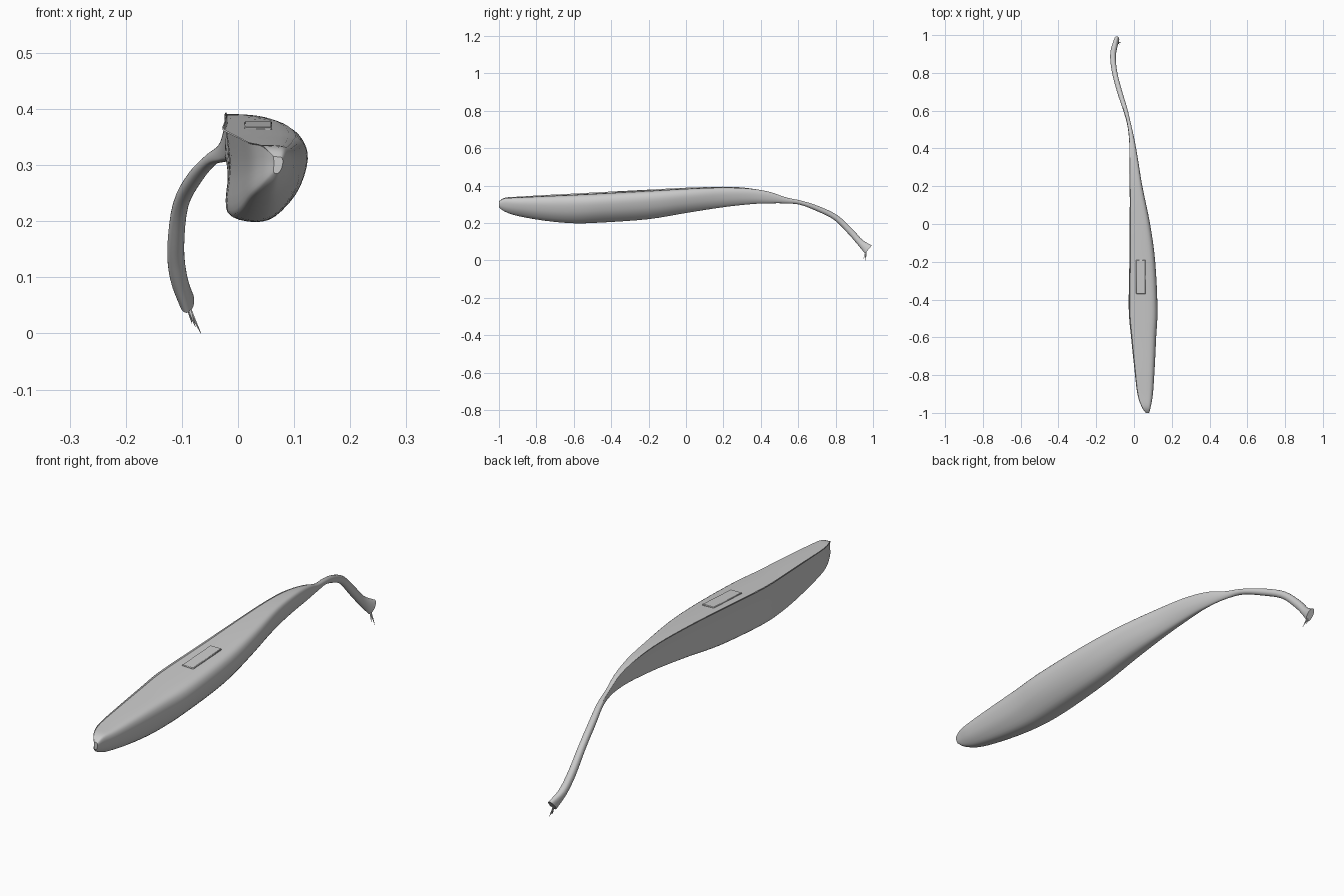
import bpy, bmesh, math
from mathutils import Vector

if "Cube" in bpy.data.objects:
    bpy.data.objects.remove(bpy.data.objects["Cube"])


def spline(a, b, c, d, t):
    return [0.5 * (2*q + (r-p)*t + (2*p-5*q+4*r-s)*t*t + (3*q-p-3*r+s)*t**3)
            for p, q, r, s in zip(a, b, c, d)]


def smooth(rows, steps, closed=False):
    n, out = len(rows), []
    pick = (lambda i: rows[i % n]) if closed else (lambda i: rows[max(0, min(n-1, i))])
    for i in range(n if closed else n - 1):
        for k in range(steps):
            out.append(spline(pick(i-1), pick(i), pick(i+1), pick(i+2), k/steps))
    if not closed:
        out.append(list(rows[-1]))
    return out


def finish(bm, name, angle=40):
    bmesh.ops.recalc_face_normals(bm, faces=bm.faces)
    me = bpy.data.meshes.new(name)
    bm.to_mesh(me)
    bm.free()
    ob = bpy.data.objects.new(name, me)
    bpy.context.collection.objects.link(ob)
    bpy.context.view_layer.objects.active = ob
    ob.select_set(True)
    bpy.ops.object.shade_smooth_by_angle(angle=math.radians(angle))
    ob.select_set(False)
    return ob


# stations along the length: y, x min, x max, z min, z max
stations = [
    (-1.0, .063, .08, .285, .315), (-.97, .043, .088, .262, .333),
    (-.9, .02, .100, .238, .338), (-.75, .003, .110, .212, .346),
    (-.6, -.012, .117, .199, .353), (-.45, -.024, .124, .203, .361),
    (-.2, -.021, .112, .221, .374), (0, -.020, .085, .254, .385),
    (.2, -.021, .044, .285, .391), (.35, -.024, .020, .301, .384),
    (.45, -.027, .002, .305, .366), (.53, -.037, -.016, .305, .338),
    (.61, -.060, -.035, .298, .321), (.7, -.090, -.062, .265, .293),
    (.8, -.116, -.088, .215, .245), (.88, -.126, -.096, .137, .171),
    (.93, -.121, -.090, .080, .116), (.975, -.105, -.078, .030, .087)]

# body section: flat top and left, bulging right and keel (doubled corners stay crisp)
profile = smooth([(-.97, 1), (-.97, 1), (.1, .98), (.72, .9), (.97, .62), (.98, .2),
                  (.72, -.4), (.2, -.88), (-.3, -1), (-.85, -.9), (-.97, -.6),
                  (-.88, .2)], 3, True)

# body and tail in one loft, sections turning with the drooping tail
rows = smooth(stations, 4)
bm = bmesh.new()
rings = []
for i, (y, x0, x1, z0, z1) in enumerate(rows):
    a, b = rows[max(0, i-1)], rows[min(len(rows)-1, i+1)]
    f = max(0, min(1, (y - .3) / .35))
    pitch = f * math.atan2(b[3]+b[4]-a[3]-a[4], 2*(b[0]-a[0]))
    ring = []
    for u, v in profile:
        r = math.hypot(u, v)
        u, v = u*(1-f) + f*u/r, v*(1-f) + f*v/r
        h = v * (z1-z0) / 2
        ring.append(bm.verts.new(((x0+x1)/2 + u*(x1-x0)/2,
                                  y - h*math.sin(pitch),
                                  (z0+z1)/2 + h*math.cos(pitch))))
    rings.append(ring)
n = len(profile)
for p, q in zip(rings, rings[1:]):
    for k in range(n):
        bm.faces.new((p[k], p[(k+1) % n], q[(k+1) % n], q[k]))
bm.faces.new(rings[0])
bm.faces.new(rings[-1])
bmesh.ops.remove_doubles(bm, verts=bm.verts, dist=1e-5)
finish(bm, "body_and_tail")

# low rectangular panel set on the sloping top face
bm = bmesh.new()
bmesh.ops.create_cube(bm, size=1)
for v in bm.verts:
    v.co = Vector((.036 + .05*v.co.x, -.28 + .18*v.co.y, .369 + .055*.18*v.co.y + .008*v.co.z))
bmesh.ops.bevel(bm, geom=bm.edges[:], offset=.002, segments=1, affect='EDGES')
finish(bm, "top_panel")

# fine loose threads at the frayed tail tip
for j, (x, y, z) in enumerate([(-.066, .958, 0), (-.076, .95, .012), (-.082, .965, .018)]):
    bm = bmesh.new()
    start = Vector((-.088, .962, .045))
    bmesh.ops.create_cone(bm, cap_ends=True, segments=5, radius1=.004, radius2=.0005, depth=1)
    d = Vector((x, y, z)) - start
    rot = d.to_track_quat('Z', 'Y')
    for v in bm.verts:
        v.co = start + rot @ Vector((v.co.x, v.co.y, (v.co.z + .5) * d.length))
    finish(bm, f"tail_thread_{j+1}")
